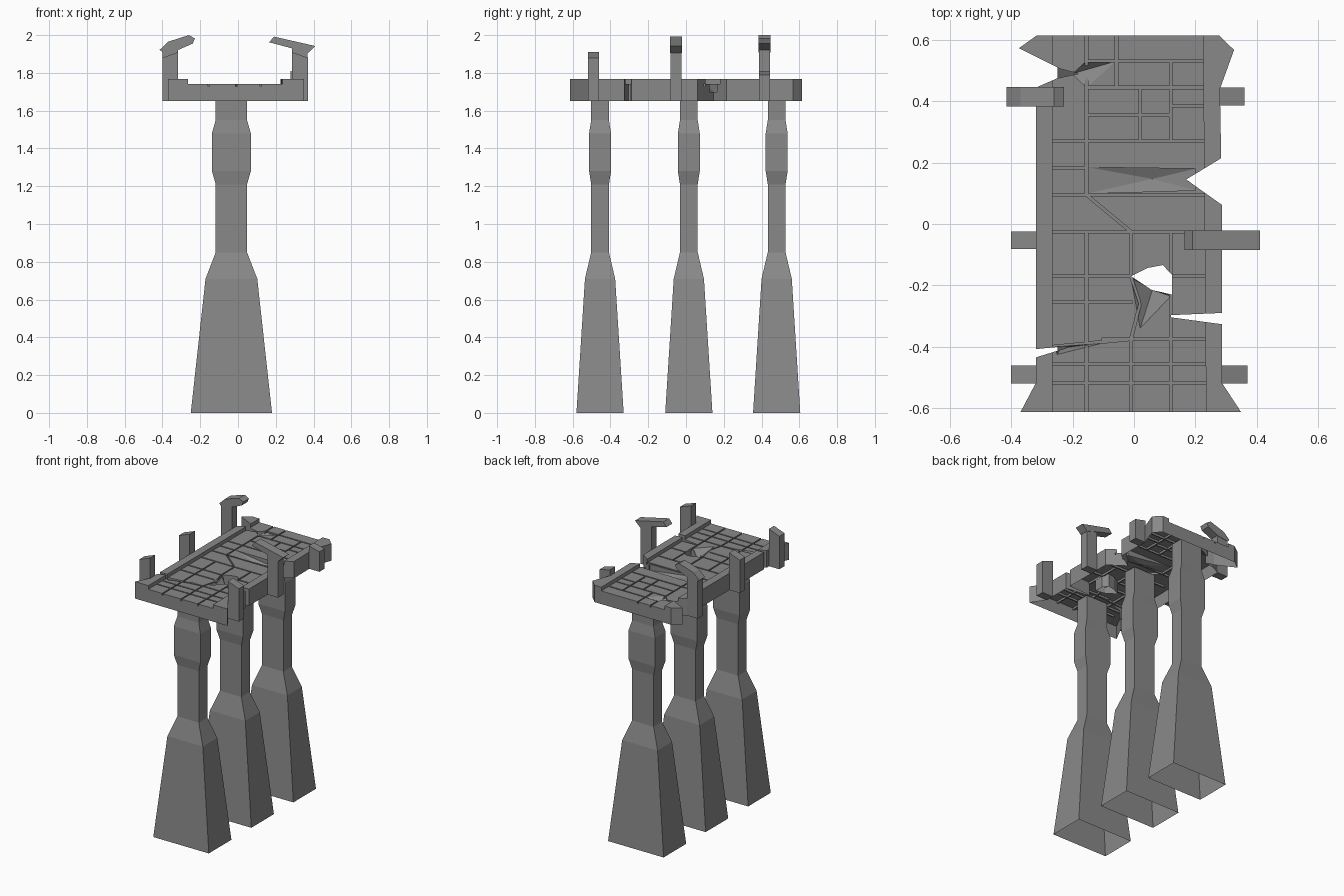
import bpy, bmesh
from mathutils import Vector

if "Cube" in bpy.data.objects:
    bpy.data.objects.remove(bpy.data.objects["Cube"], do_unlink=True)

stone = bpy.data.materials.new("grey_stone")
stone.use_nodes = True
GREY = (0.25, 0.25, 0.25, 1)
stone.diffuse_color = GREY
stone.node_tree.nodes["Principled BSDF"].inputs["Base Color"].default_value = GREY

BASE, TOP, RAIL = 1.65, 1.742, 1.768


def make(name, bm):
    bmesh.ops.recalc_face_normals(bm, faces=bm.faces)
    mesh = bpy.data.meshes.new(name)
    bm.to_mesh(mesh)
    bm.free()
    mesh.materials.append(stone)
    ob = bpy.data.objects.new(name, mesh)
    bpy.context.collection.objects.link(ob)
    return ob


def prism(bm, outline, z0, z1):
    """Closed upright prism over a flat outline."""
    low = [bm.verts.new((x, y, z0)) for x, y in outline]
    high = [bm.verts.new((x, y, z1)) for x, y in outline]
    bm.faces.new(low[::-1])
    bm.faces.new(high)
    n = len(low)
    for i in range(n):
        j = (i + 1) % n
        bm.faces.new((low[i], low[j], high[j], high[i]))


def groove(bm, a, b, width=0.009):
    """Narrow trench cutter between two points."""
    a, b = Vector(a), Vector(b)
    along = (b - a).normalized()
    side = Vector((-along.y, along.x)) * width / 2
    a, b = a - along * width / 2, b + along * width / 2
    prism(bm, [a - side, b - side, b + side, a + side], TOP - 0.014, TOP + 0.02)


def dent(bm, points):
    """Sloped sunken cutter: hull of the points and their raised copies."""
    verts = [bm.verts.new(p) for p in points]
    verts += [bm.verts.new((x, y, 1.85)) for x, y, z in points]
    res = bmesh.ops.convex_hull(bm, input=verts)
    loose = [v for v in verts if v.is_valid and not v.link_faces]
    bmesh.ops.delete(bm, geom=loose, context="VERTS")


def cut(ob, cutter):
    mod = ob.modifiers.new("cut", "BOOLEAN")
    mod.operation = "DIFFERENCE"
    mod.solver = "EXACT"
    mod.use_self = True
    mod.object = cutter
    bpy.context.view_layer.update()
    graph = bpy.context.evaluated_depsgraph_get()
    mesh = bpy.data.meshes.new_from_object(ob.evaluated_get(graph))
    ob.modifiers.clear()
    ob.data = mesh


def open_bottom(ob):
    bm = bmesh.new()
    bm.from_mesh(ob.data)
    low = min(v.co.z for v in bm.verts) + 0.001
    under = [f for f in bm.faces if all(v.co.z < low for v in f.verts)]
    bmesh.ops.delete(bm, geom=under, context="FACES")
    bm.to_mesh(ob.data)
    bm.free()


# Broken gaps that go right through the deck
NOTCHES = [
    [(0.4, 0.29), (0.277, 0.21), (0.17, 0.145), (0.287, 0.062), (0.4, -0.02)],
    [(0.4, -0.285), (0.12, -0.297), (0.12, -0.304), (0.4, -0.342)],
    [(-0.5, -0.425), (-0.22, -0.398), (-0.22, -0.404), (-0.5, -0.49)],
    [(-0.5, 0.635), (-0.24, 0.505), (-0.18, 0.49), (-0.25, 0.475), (-0.5, 0.365)],
]
HOLE = [(-0.01, -0.17), (0.045, -0.143), (0.094, -0.134), (0.124, -0.166),
        (0.124, -0.23), (0.058, -0.215)]
bm = bmesh.new()
for shape in NOTCHES + [HOLE]:
    prism(bm, shape, 1.5, 1.9)
gap_cutter = make("gap_cutter", bm)

# Sunken fragments around the damage
bm = bmesh.new()
dent(bm, [(-0.15, 0.185, TOP), (-0.15, 0.1, TOP), (0.06, 0.147, 1.70),
          (0.2, 0.18, 1.70), (0.2, 0.11, 1.70)])
dent(bm, [(-0.01, -0.175, TOP), (0.02, -0.34, TOP), (0.12, -0.235, TOP),
          (0.06, -0.215, 1.69)])
dent(bm, [(-0.155, 0.445, TOP), (-0.06, 0.53, TOP), (-0.155, 0.53, TOP),
          (-0.2, 0.49, 1.70)])
dent(bm, [(-0.09, -0.385, TOP), (-0.26, -0.398, TOP), (-0.25, -0.425, TOP),
          (-0.24, -0.405, 1.70)])
dent_cutter = make("dent_cutter", bm)

# Paving joints: fixed coordinate, then start and end
UPRIGHT = [(-0.155, 0.62, 0.1), (-0.155, -0.025, -0.62), (-0.057, 0.62, 0.445),
           (0.02, 0.445, 0.27), (0.12, 0.53, 0.27), (0.12, -0.025, -0.62),
           (-0.01, -0.025, -0.17), (-0.01, -0.375, -0.62)]
LEVEL = [(0.53, -0.155, 0.225), (0.445, -0.155, 0.225), (0.385, 0.12, 0.225),
         (0.355, -0.155, 0.12), (0.27, -0.265, 0.225), (0.183, -0.265, -0.155),
         (0.095, -0.265, 0.235), (-0.025, -0.265, 0.235), (-0.17, -0.265, -0.01),
         (-0.17, 0.12, 0.235), (-0.255, -0.265, -0.01), (-0.375, -0.1, 0.235),
         (-0.455, -0.265, 0.235), (-0.518, -0.265, 0.235)]
CRACKS = [(-0.155, 0.095), (-0.01, -0.025)], [(-0.265, -0.4), (-0.01, -0.375)], \
    [(-0.01, -0.375), (0.02, -0.26)], [(0.02, -0.26), (-0.01, -0.17)]
bm = bmesh.new()
for x, a, b in UPRIGHT:
    groove(bm, (x, b), (x, a))
for y, a, b in LEVEL:
    groove(bm, (a, y), (b, y))
for a, b in CRACKS:
    groove(bm, a, b)
joint_cutter = make("joint_cutter", bm)

# Deck shell, open underneath
bm = bmesh.new()
prism(bm, [(-0.37, -0.613), (0.349, -0.613), (0.287, -0.518), (0.287, 0.06),
           (0.28, 0.44), (0.326, 0.567), (0.277, 0.615), (-0.316, 0.615),
           (-0.375, 0.573), (-0.32, 0.45), (-0.32, -0.518)], BASE, TOP)
deck = make("bridge_deck", bm)
for cutter in (joint_cutter, dent_cutter, gap_cutter):
    cut(deck, cutter)
open_bottom(deck)

# Low kerbs along both sides
KERBS = {
    "right_kerb": [(-0.37, -0.613), (-0.265, -0.613), (-0.265, 0.615), (-0.316, 0.615),
                   (-0.375, 0.573), (-0.32, 0.45), (-0.32, -0.518)],
    "left_kerb": [(0.349, -0.613), (0.287, -0.518), (0.287, 0.06), (0.28, 0.44),
                  (0.326, 0.567), (0.277, 0.615), (0.225, 0.615), (0.235, -0.613)],
}
for name, outline in KERBS.items():
    bm = bmesh.new()
    prism(bm, outline, TOP, RAIL)
    kerb = make(name, bm)
    cut(kerb, gap_cutter)
    open_bottom(kerb)

for cutter in (gap_cutter, dent_cutter, joint_cutter):
    cutter.hide_render = True
    cutter.hide_viewport = True

# Three waisted piers: height, half width, half depth
PIER = [(0, 0.215, 0.125), (0.71, 0.137, 0.08), (0.85, 0.083, 0.047),
        (1.21, 0.083, 0.047), (1.28, 0.103, 0.058), (1.48, 0.103, 0.058),
        (1.55, 0.083, 0.047), (1.725, 0.083, 0.047)]
for name, cy in (("front_pier", -0.455), ("middle_pier", 0.015), ("back_pier", 0.48)):
    bm = bmesh.new()
    rings = [[bm.verts.new((-0.035 + sx * w, cy + sy * d, z))
              for sx, sy in ((-1, -1), (1, -1), (1, 1), (-1, 1))] for z, w, d in PIER]
    for low, high in zip(rings, rings[1:]):
        for i in range(4):
            j = (i + 1) % 4
            bm.faces.new((low[i], low[j], high[j], high[i]))
    make(name, bm)


def slab(name, profile, cy, half):
    """Profile in x and z, extruded across y."""
    bm = bmesh.new()
    face = bm.faces.new([bm.verts.new((x, cy - half, z)) for x, z in profile])
    res = bmesh.ops.extrude_face_region(bm, geom=[face])
    moved = [g for g in res["geom"] if isinstance(g, bmesh.types.BMVert)]
    bmesh.ops.translate(bm, vec=(0, 2 * half, 0), verts=moved)
    return make(name, bm)


# Side posts: inner x, outer x, centre y, inner top, outer top
POSTS = {
    "front_left_post": (0.285, 0.37, -0.49, 1.91, 1.88),
    "middle_left_post": (0.285, 0.368, -0.053, 1.94, 1.92),
    "back_left_post": (0.278, 0.36, 0.415, 1.81, 1.79),
    "front_right_post": (-0.318, -0.40, -0.49, 1.91, 1.88),
    "middle_right_post": (-0.318, -0.40, -0.053, 1.91, 1.88),
    "back_right_post": (-0.318, -0.40, 0.415, 1.93, 1.92),
}
for name, (a, b, cy, za, zb) in POSTS.items():
    slab(name, [(a, BASE), (b, BASE), (b, zb), (a, za)], cy, 0.029)

# Bent heads on the two tall posts
slab("left_post_head", [(0.165, 1.962), (0.19, 1.992), (0.41, 1.942), (0.37, 1.905),
                        (0.285, 1.93)], -0.053, 0.032)
slab("right_post_head", [(-0.415, 1.922), (-0.37, 1.965), (-0.26, 2.0), (-0.228, 1.982),
                         (-0.24, 1.955), (-0.32, 1.92), (-0.395, 1.908)], 0.415, 0.032)
